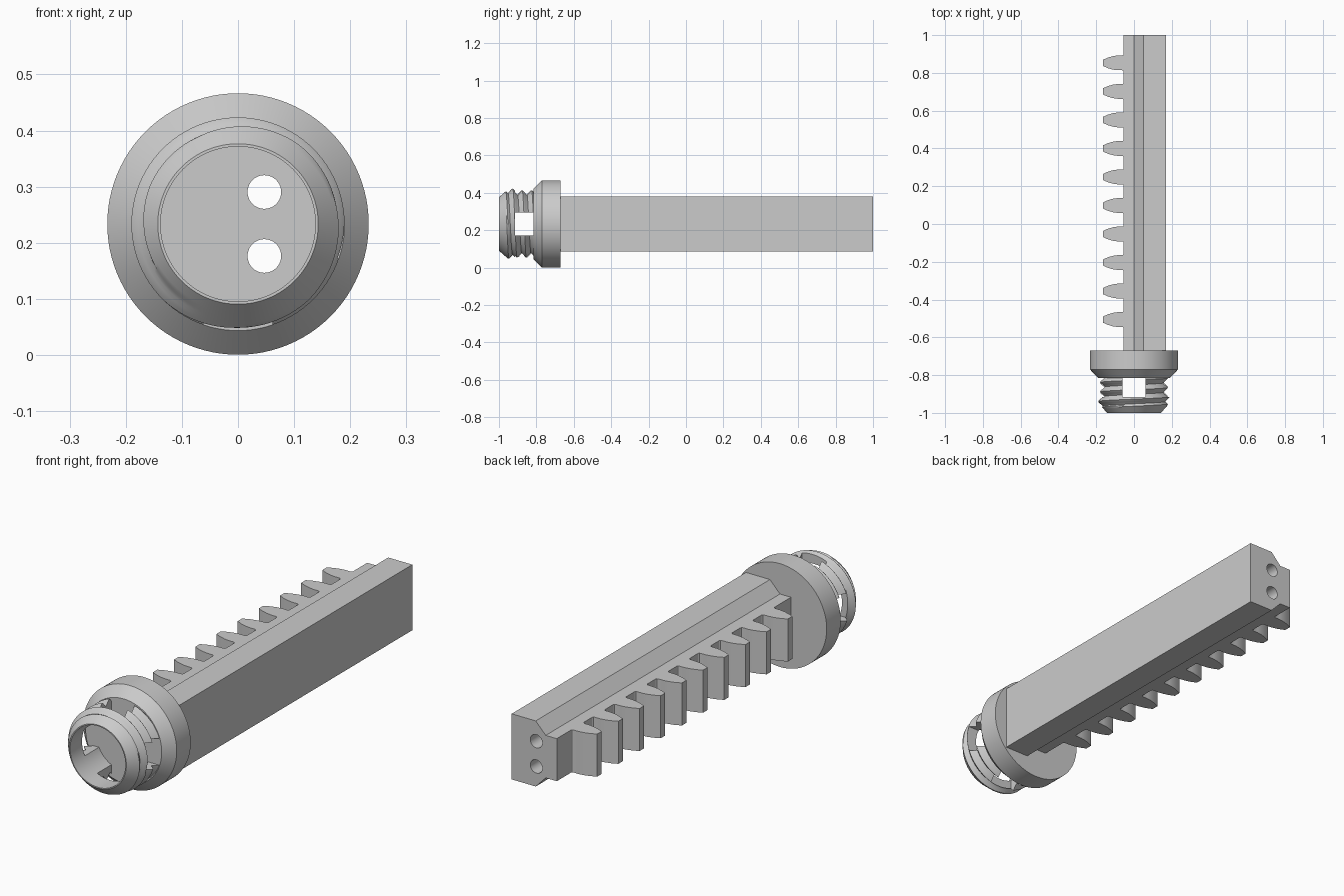
import bpy, bmesh, math

if "Cube" in bpy.data.objects:
    bpy.data.objects.remove(bpy.data.objects["Cube"])

CZ = 0.2335          # height of the long axis
TAU = 2 * math.pi

grey = bpy.data.materials.new("plain grey")
grey.diffuse_color = (0.6, 0.6, 0.6, 1)
grey.use_nodes = True
grey.node_tree.nodes["Principled BSDF"].inputs["Base Color"].default_value = grey.diffuse_color


def make(name, verts, faces):
    bm = bmesh.new()
    vs = [bm.verts.new(v) for v in verts]
    for f in faces:
        bm.faces.new([vs[i] for i in f])
    bmesh.ops.remove_doubles(bm, verts=bm.verts, dist=1e-5)
    bmesh.ops.recalc_face_normals(bm, faces=bm.faces)
    me = bpy.data.meshes.new(name)
    bm.to_mesh(me)
    bm.free()
    me.materials.append(grey)
    ob = bpy.data.objects.new(name, me)
    bpy.context.collection.objects.link(ob)
    return ob


def prism(points, place, a, b):
    """Extrude a 2D outline between a and b; place maps (u, v, w) to xyz."""
    n = len(points)
    verts = [place(u, v, w) for w in (a, b) for u, v in points]
    faces = [list(range(n)), list(range(n, 2 * n))]
    faces += [[i, (i + 1) % n, n + (i + 1) % n, n + i] for i in range(n)]
    return verts, faces


def join_parts(parts):
    verts, faces = [], []
    for v, f in parts:
        faces += [[i + len(verts) for i in face] for face in f]
        verts += v
    return verts, faces


def along_y(u, v, w):
    return (u, w, CZ + v)


def along_z(u, v, w):
    return (u, v, CZ + w)


def circle(x, z, r, n):
    return [(x + r * math.cos(TAU * i / n), z + r * math.sin(TAU * i / n)) for i in range(n)]


def cut(ob, cutter):
    m = ob.modifiers.new("cut", 'BOOLEAN')
    m.operation, m.solver, m.object = 'DIFFERENCE', 'EXACT', cutter
    bpy.context.view_layer.objects.active = ob
    bpy.ops.object.modifier_apply(modifier=m.name)


def smooth(ob):
    bpy.ops.object.select_all(action='DESELECT')
    ob.select_set(True)
    bpy.context.view_layer.objects.active = ob
    bpy.ops.object.shade_smooth_by_angle(angle=math.radians(30))


# rack bar with chamfered shoulders
half = [(0.17, 0.148), (0.05, 0.148), (0.0, 0.096), (-0.055, 0.096)]
outline = half + [(x, -z) for x, z in reversed(half)]
bar = make("rack_bar", *prism(outline, along_y, -0.67, 1.0))

# ten rack teeth with small root fillets and curved flanks
flank = [(-0.055, 0.046), (-0.058, 0.041), (-0.064, 0.039), (-0.088, 0.039),
         (-0.112, 0.0355), (-0.138, 0.028), (-0.165, 0.016)]
tooth = flank + [(x, -y) for x, y in reversed(flank)]
teeth = []
for k in range(10):
    y0 = 0.853 - 0.151 * k
    teeth.append(prism([(x, y + y0) for x, y in tooth], along_z, -0.096, 0.096))
rack_teeth = make("rack_teeth", *join_parts(teeth))

# flange collar: cylinder with a conical front and flat floor
N = 96
rings = [(0.19, -0.815), (0.233, -0.77), (0.233, -0.67)]
fv = [along_y(u, v, y) for r, y in rings for u, v in circle(0, 0, r, N)]
ff = [list(range(N)), list(range(2 * N, 3 * N))]
ff += [[k * N + i, k * N + (i + 1) % N, (k + 1) * N + (i + 1) % N, (k + 1) * N + i]
       for k in range(2) for i in range(N)]
flange = make("flange", fv, ff)

# two lengthwise bores through flange and bar
bores = make("bore_cutter", *join_parts(
    [prism(circle(0.047, z, 0.03, 40), along_y, -1.1, 1.1) for z in (-0.057, 0.057)]))
cut(bar, bores)
cut(flange, bores)

# threaded sleeve: helical rows clamped to the sleeve ends, closed by the bore wall
PITCH, SUB, Y0, Y1 = 0.05, 8, -1.0, -0.815


def thread_radius(y, crest):
    t = ((y - crest) / PITCH) % 1.0
    tri = abs(2 * t - 1)
    r = 0.166 + 0.024 * max(0.0, min(1.0, 1.15 * tri - 0.07))
    return min(r, 0.143 + 0.87 * (y - Y0))


rows = 6 * SUB + 1
sv, sf = [], []
for i in range(N + 1):
    turn = i / N
    a = math.pi / 2 + TAU * turn
    crest = -0.927 - PITCH * turn
    prof = []
    for k in range(rows):
        y = min(Y1, max(Y0, crest + (k / SUB - 2) * PITCH))
        prof.append((thread_radius(y, crest), y))
    prof += [(0.138, Y1), (0.138, Y0)]
    sv += [(r * math.cos(a), y, CZ + r * math.sin(a)) for r, y in prof]
M = rows + 2
for i in range(N):
    for k in range(M):
        j = (k + 1) % M
        sf.append([i * M + k, i * M + j, (i + 1) * M + j, (i + 1) * M + k])
sleeve = make("threaded_sleeve", sv, sf)

# four square windows through the sleeve wall
H = 0.0615
for length, height in ((0.3, H), (H, 0.3)):
    box = [(-length, -height), (length, -height), (length, height), (-length, height)]
    window = make("window_cutter", *prism(box, along_y, -0.915, -0.8))
    cut(sleeve, window)
    bpy.data.objects.remove(window)
bpy.data.objects.remove(bores)

for ob in (bar, rack_teeth, flange, sleeve):
    smooth(ob)
